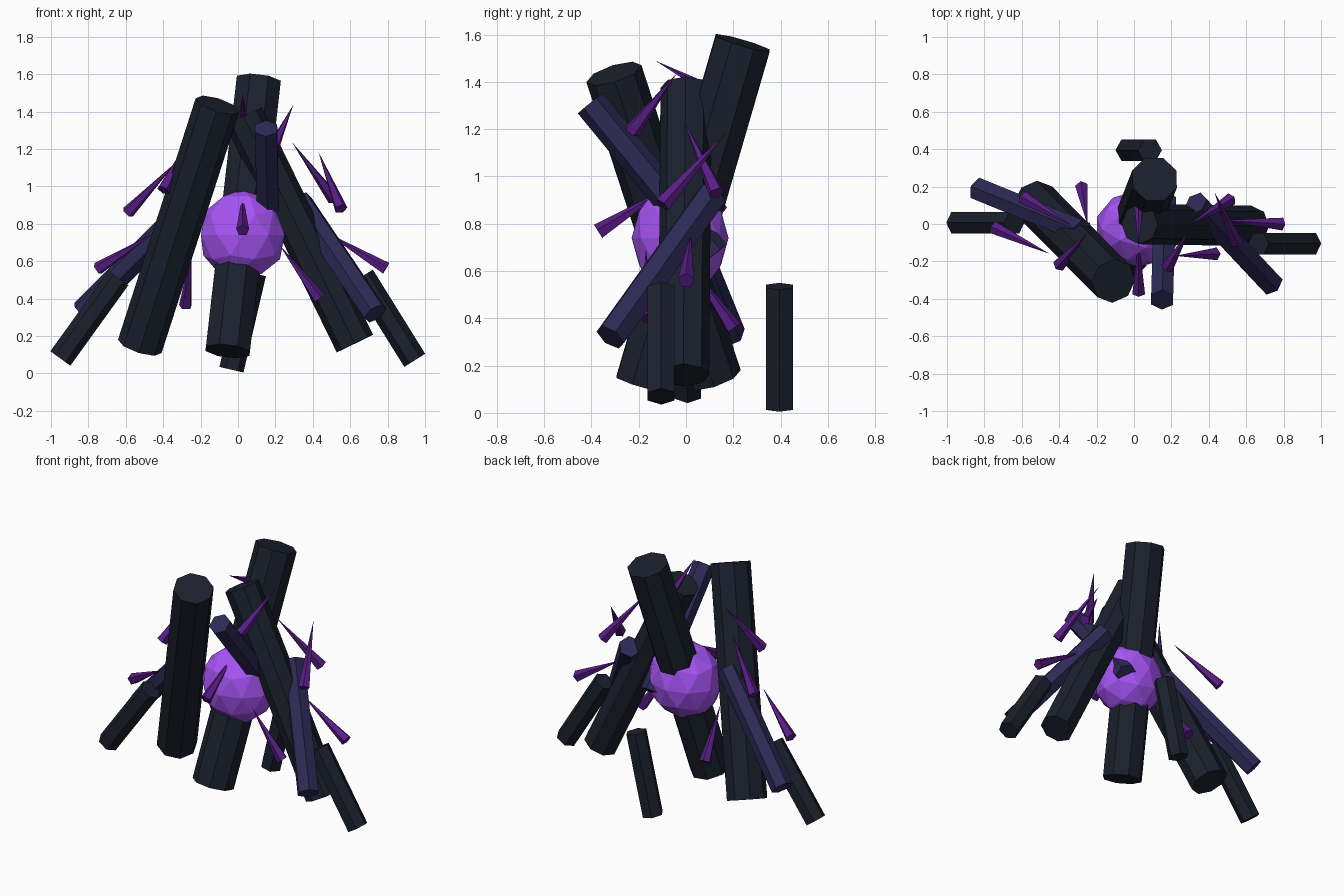
import bpy
from mathutils import Vector


def material(name, rgb):
    m = bpy.data.materials.new(name)
    m.diffuse_color = (*rgb, 1)
    return m


charred = material("charred", (0.0105, 0.0145, 0.026))
indigo = material("indigo", (0.026, 0.022, 0.09))
glow = material("glow", (0.39, 0.09, 0.93))
violet = material("violet", (0.098, 0.012, 0.24))


def rod(name, a, b, r1, r2, sides, mat):
    """Straight prism or cone from point a to point b."""
    a, b = Vector(a), Vector(b)
    d = b - a
    bpy.ops.mesh.primitive_cone_add(
        vertices=sides, radius1=r1, radius2=r2, depth=d.length,
        location=(a + b) / 2, rotation=d.to_track_quat('Z', 'Y').to_euler())
    ob = bpy.context.object
    ob.name = name
    ob.data.materials.append(mat)


# Glowing core
bpy.ops.mesh.primitive_ico_sphere_add(subdivisions=2, radius=1, location=(0.025, -0.025, 0.74))
core = bpy.context.object
core.name = "core"
core.scale = (0.235, 0.205, 0.245)
core.data.materials.append(glow)

# Large leaning logs
for a, b, r in [
    ((-0.525, 0.115, 0.145), (-0.11, -0.305, 1.435), 0.122),
    ((-0.055, -0.18, 0.12), (0.11, 0.24, 1.565), 0.128),
    ((0.625, -0.01, 0.16), (0.03, 0.0, 1.375), 0.108),
]:
    rod("large_log", a, b, r, r, 8, charred)

# Medium indigo logs
for a, b in [
    ((0.735, -0.32, 0.32), (0.33, 0.11, 0.92)),
    ((-0.83, 0.185, 0.33), (-0.28, -0.04, 0.88)),
    ((0.165, 0.12, 0.67), (0.15, -0.405, 1.31)),
]:
    rod("medium_log", a, b, 0.068, 0.068, 6, indigo)

# Small outer logs
for a, b in [
    ((-0.035, 0.395, 0.02), (0.085, 0.395, 0.535)),
    ((-0.95, 0.007, 0.08), (-0.64, 0.007, 0.51)),
    ((0.945, -0.105, 0.07), (0.665, -0.105, 0.52)),
]:
    rod("small_log", a, b, 0.066, 0.066, 6, charred)

# Thin spikes pointing inward and upward
for a, b in [
    ((0.025, -0.37, 0.765), (0.025, -0.08, 0.95)),
    ((0.435, -0.16, 0.40), (0.22, -0.17, 0.69)),
    ((0.79, 0.0, 0.56), (0.46, 0.02, 0.76)),
    ((0.55, -0.10, 0.88), (0.43, 0.17, 1.185)),
    ((0.515, 0.13, 0.93), (0.29, -0.01, 1.235)),
    ((0.18, -0.23, 1.19), (0.295, -0.04, 1.435)),
    ((0.025, 0.20, 1.31), (0.025, -0.13, 1.49)),
    ((-0.75, -0.02, 0.56), (-0.45, -0.16, 0.75)),
    ((-0.28, 0.20, 0.36), (-0.25, 0.0, 0.65)),
    ((-0.59, 0.14, 0.86), (-0.33, -0.01, 1.13)),
    ((-0.40, -0.22, 0.98), (-0.25, -0.05, 1.27)),
]:
    rod("spike", a, b, 0.036, 0, 5, violet)
